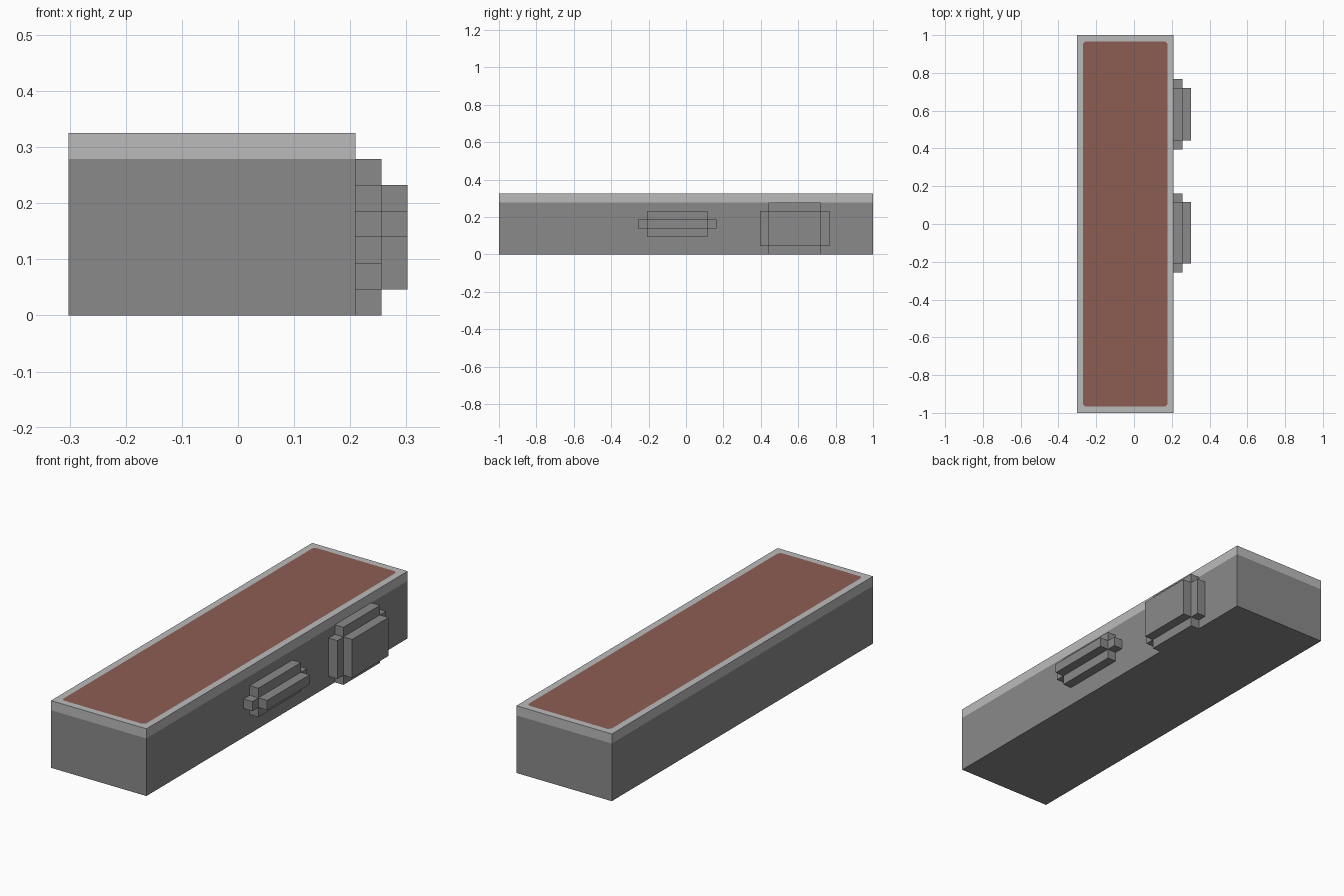
import bpy
import bmesh
from mathutils import Vector

if "Cube" in bpy.data.objects:
    bpy.data.objects.remove(bpy.data.objects["Cube"], do_unlink=True)

U = 2 / 43                      # one block unit; the box is 43 units long
X0, X1 = -6.5 * U, 4.5 * U      # body sides
HEIGHT, BAND = 7 * U, 6 * U     # body top, start of the pale rim


def material(name, rgb):
    mat = bpy.data.materials.new(name)
    mat.use_nodes = True
    mat.diffuse_color = (*rgb, 1)
    mat.node_tree.nodes["Principled BSDF"].inputs["Base Color"].default_value = (*rgb, 1)
    return mat


STONE = material("dark grey stone", (0.255, 0.255, 0.255))
RIM = material("pale grey rim", (0.5, 0.5, 0.5))
SOIL = material("reddish brown soil", (0.262, 0.11, 0.086))


def finish(name, bm, *mats):
    bmesh.ops.recalc_face_normals(bm, faces=bm.faces)
    mesh = bpy.data.meshes.new(name)
    bm.to_mesh(mesh)
    bm.free()
    for mat in mats:
        mesh.materials.append(mat)
    obj = bpy.data.objects.new(name, mesh)
    bpy.context.collection.objects.link(obj)
    return obj


def add_box(bm, low, high):
    low, high = Vector(low), Vector(high)
    verts = bmesh.ops.create_cube(bm, size=1)["verts"]
    bmesh.ops.scale(bm, vec=high - low, verts=verts)
    bmesh.ops.translate(bm, vec=(low + high) / 2, verts=verts)


def planter_body():
    bm = bmesh.new()
    add_box(bm, (X0, -1, 0), (X1, 1, HEIGHT))
    # split the walls where the rim starts
    bmesh.ops.bisect_plane(bm, geom=bm.verts[:] + bm.edges[:] + bm.faces[:],
                           plane_co=(0, 0, BAND), plane_no=(0, 0, 1))
    # inset the soil and clip its corners
    top = max(bm.faces, key=lambda f: f.calc_center_median().z)
    bmesh.ops.inset_region(bm, faces=[top], thickness=U)
    bmesh.ops.bevel(bm, geom=top.verts[:], offset=0.012, segments=1, affect='VERTICES')
    for f in bm.faces:
        f.material_index = 1 if f.calc_center_median().z > BAND else 0
    flat_tops = [f for f in bm.faces if all(v.co.z > HEIGHT - 0.001 for v in f.verts)]
    max(flat_tops, key=lambda f: f.calc_area()).material_index = 2
    finish("planter_body", bm, STONE, RIM, SOIL)


def side_relief(name, y0, y1, z0, z1):
    """Cross-shaped plate on the left wall with a raised block in the middle."""
    bm = bmesh.new()
    ya, yb, za, zb = y0 - U, y1 + U, z0 - U, z1 + U
    outline = [(ya, z0), (y0, z0), (y0, za), (y1, za), (y1, z0), (yb, z0),
               (yb, z1), (y1, z1), (y1, zb), (y0, zb), (y0, z1), (ya, z1)]
    face = bm.faces.new([bm.verts.new((X1, y, z)) for y, z in outline])
    grown = bmesh.ops.extrude_face_region(bm, geom=[face])["geom"]
    bmesh.ops.translate(bm, vec=(U, 0, 0),
                        verts=[v for v in grown if isinstance(v, bmesh.types.BMVert)])
    add_box(bm, (X1 + U, y0, z0), (X1 + 2 * U, y1, z1))
    finish(name, bm, STONE)


planter_body()
side_relief("slim_side_relief", -4.5 * U, 2.5 * U, 3 * U, 4 * U)
side_relief("large_side_relief", 9.5 * U, 15.5 * U, U, 5 * U)
